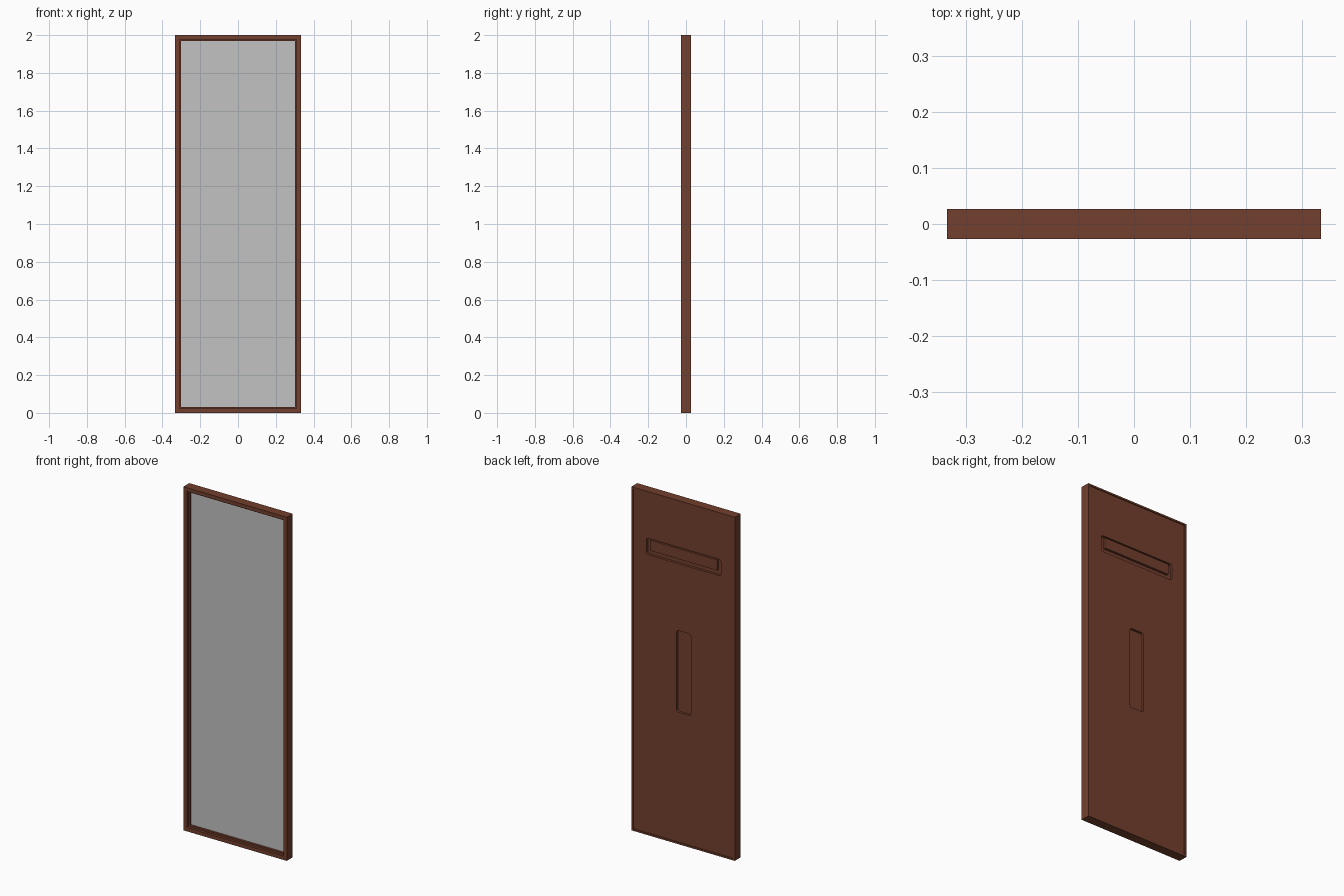
import bpy
import bmesh
from mathutils import Vector

if "Cube" in bpy.data.objects:
    bpy.data.objects.remove(bpy.data.objects["Cube"], do_unlink=True)


def make_material(name, rgb):
    mat = bpy.data.materials.new(name)
    mat.use_nodes = True
    colour = (*rgb, 1)
    mat.diffuse_color = colour
    mat.node_tree.nodes["Principled BSDF"].inputs["Base Color"].default_value = colour
    return mat


wood = make_material("brown wood", (0.17, 0.05, 0.026))
silver = make_material("mirror grey", (0.54, 0.54, 0.54))


def box_bmesh(x, y, z, radius=0):
    """Box from (min, max) ranges, optionally rounding the edges along y."""
    bm = bmesh.new()
    bmesh.ops.create_cube(bm, size=1)
    lo, hi = map(Vector, zip(x, y, z))
    for v in bm.verts:
        v.co = (lo + hi) / 2 + v.co * (hi - lo)
    if radius:
        edges = [e for e in bm.edges
                 if abs(e.verts[0].co.y - e.verts[1].co.y) > 1e-5]
        bmesh.ops.bevel(bm, geom=edges, offset=radius, segments=4,
                        profile=0.5, affect='EDGES')
    return bm


def finish(bm, name, mat):
    bmesh.ops.recalc_face_normals(bm, faces=bm.faces)
    mesh = bpy.data.meshes.new(name)
    bm.to_mesh(mesh)
    bm.free()
    mesh.materials.append(mat)
    obj = bpy.data.objects.new(name, mesh)
    bpy.context.collection.objects.link(obj)
    return obj


def step_in(bm, face, border, depth):
    """Leave a border around the face, then sink what is inside it."""
    bmesh.ops.inset_region(bm, faces=[face], thickness=border,
                           use_even_offset=True)
    normal = face.normal.copy()
    ring = bmesh.ops.extrude_discrete_faces(bm, faces=[face])["faces"][0]
    bmesh.ops.translate(bm, verts=ring.verts, vec=-normal * depth)
    return ring


HALF_W, HALF_D = 0.333, 0.027
PANEL_Y = 0.022
POCKET_Y = 0.008

# Frame: stepped rebate in front, shallow rim behind
bm = box_bmesh((-HALF_W, HALF_W), (-HALF_D, HALF_D), (0, 2))
bm.normal_update()
front = min(bm.faces, key=lambda f: f.normal.y)
back = max(bm.faces, key=lambda f: f.normal.y)
ledge = step_in(bm, front, 0.022, 0.015)
bm.normal_update()
step_in(bm, ledge, 0.009, 0.016)
step_in(bm, back, 0.01, HALF_D - PANEL_Y)
frame = finish(bm, "frame", wood)

# Pockets in the back: hanging slot and stand recess
for x, z in (((-0.24, 0.24), (1.63, 1.725)), ((-0.046, 0.046), (0.765, 1.24))):
    cutter = finish(box_bmesh(x, (POCKET_Y, 0.1), z, 0.014), "pocket_cutter", wood)
    cutter.hide_render = True
    mod = frame.modifiers.new("pocket", 'BOOLEAN')
    mod.operation = 'DIFFERENCE'
    mod.solver = 'EXACT'
    mod.object = cutter
    bpy.context.view_layer.objects.active = frame
    bpy.ops.object.modifier_apply(modifier=mod.name)
    bpy.data.objects.remove(cutter, do_unlink=True)

# Hanging bar inside the upper slot
finish(box_bmesh((-0.215, 0.215), (POCKET_Y - 0.001, PANEL_Y), (1.657, 1.718)),
       "hanging_bar", wood)

# Mirror glass
finish(box_bmesh((-0.303, 0.303), (0.001, 0.005), (0.03, 1.97)),
       "mirror_glass", silver)
